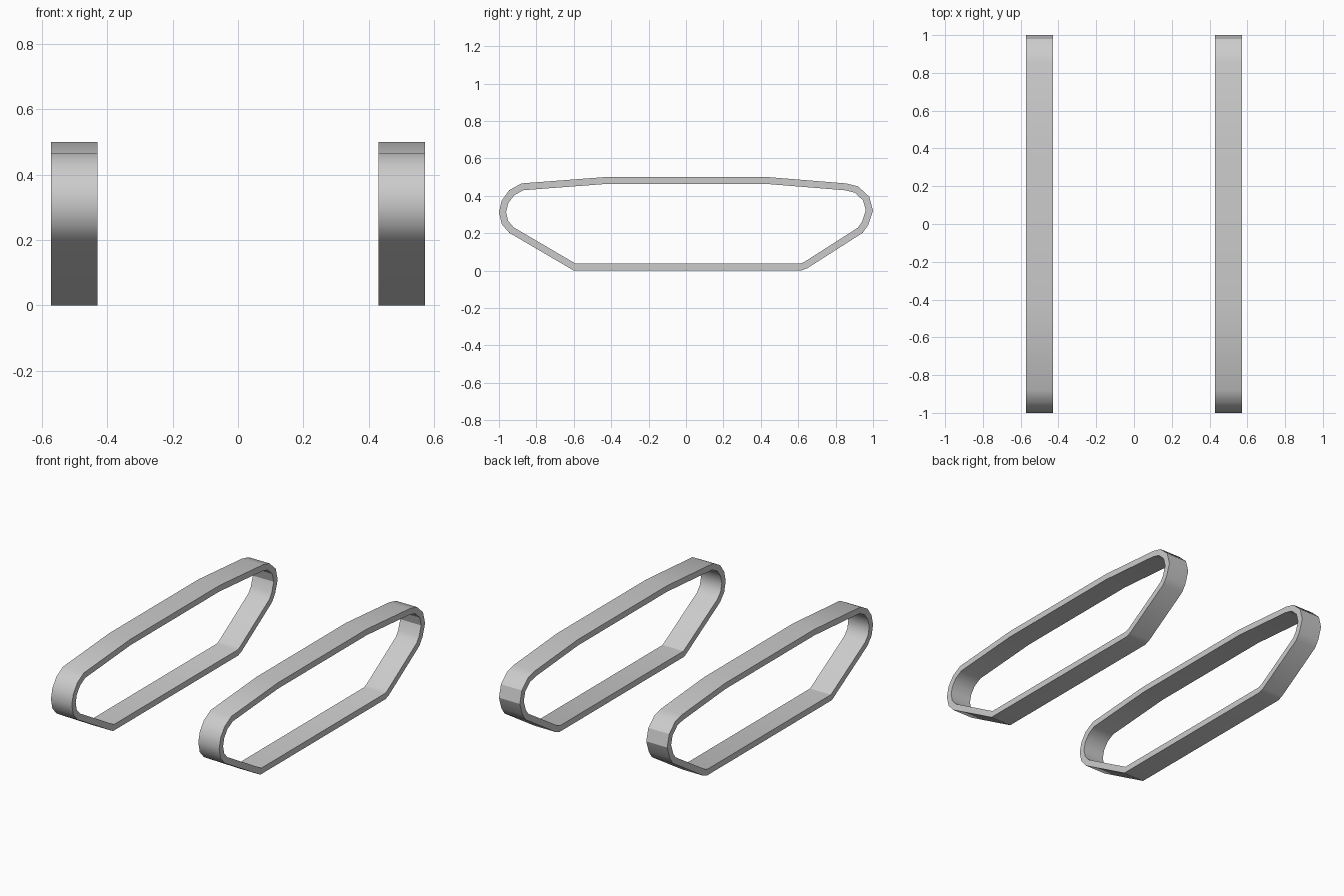
import bpy, bmesh, math
from mathutils import Vector

if "Cube" in bpy.data.objects:
    bpy.data.objects.remove(bpy.data.objects["Cube"])

# Outer side profile of a track band (y, z), anticlockwise
OUTER = [(-0.60, 0), (0.615, 0), (0.648, 0.012), (0.945, 0.202), (0.975, 0.245),
         (1.0, 0.32), (0.98, 0.395), (0.92, 0.45), (0.855, 0.466), (0.435, 0.50),
         (-0.43, 0.50), (-0.88, 0.466), (-0.945, 0.43), (-0.985, 0.375),
         (-1.0, 0.312), (-0.985, 0.248), (-0.945, 0.202)]
THICK = 0.037
X_IN, X_OUT = 0.43, 0.572


def inset(points, dist):
    """Mitred inward offset of a closed anticlockwise profile."""
    pts = [Vector(p) for p in points]
    result = []
    for i, p in enumerate(pts):
        a = (p - pts[i - 1]).normalized()
        b = (pts[(i + 1) % len(pts)] - p).normalized()
        na, nb = Vector((-a.y, a.x)), Vector((-b.y, b.x))
        result.append(p + (na + nb) * dist / (1 + na.dot(nb)))
    return result


def track(name, x0, x1):
    """Closed band: rectangular section swept round the profile."""
    bm = bmesh.new()
    rings = []
    for o, i in zip(OUTER, inset(OUTER, THICK)):
        rings.append([bm.verts.new((x, p[0], p[1]))
                      for x, p in ((x0, o), (x1, o), (x1, i), (x0, i))])
    for k, ring in enumerate(rings):
        nxt = rings[(k + 1) % len(rings)]
        for j in range(4):
            m = (j + 1) % 4
            bm.faces.new((ring[j], ring[m], nxt[m], nxt[j]))
    bmesh.ops.recalc_face_normals(bm, faces=bm.faces)
    mesh = bpy.data.meshes.new(name)
    bm.to_mesh(mesh)
    bm.free()
    obj = bpy.data.objects.new(name, mesh)
    bpy.context.collection.objects.link(obj)
    bpy.ops.object.select_all(action='DESELECT')
    obj.select_set(True)
    bpy.context.view_layer.objects.active = obj
    bpy.ops.object.shade_smooth_by_angle(angle=math.radians(30))


# Left and right track bands
track("right_track", X_IN, X_OUT)
track("left_track", -X_OUT, -X_IN)
